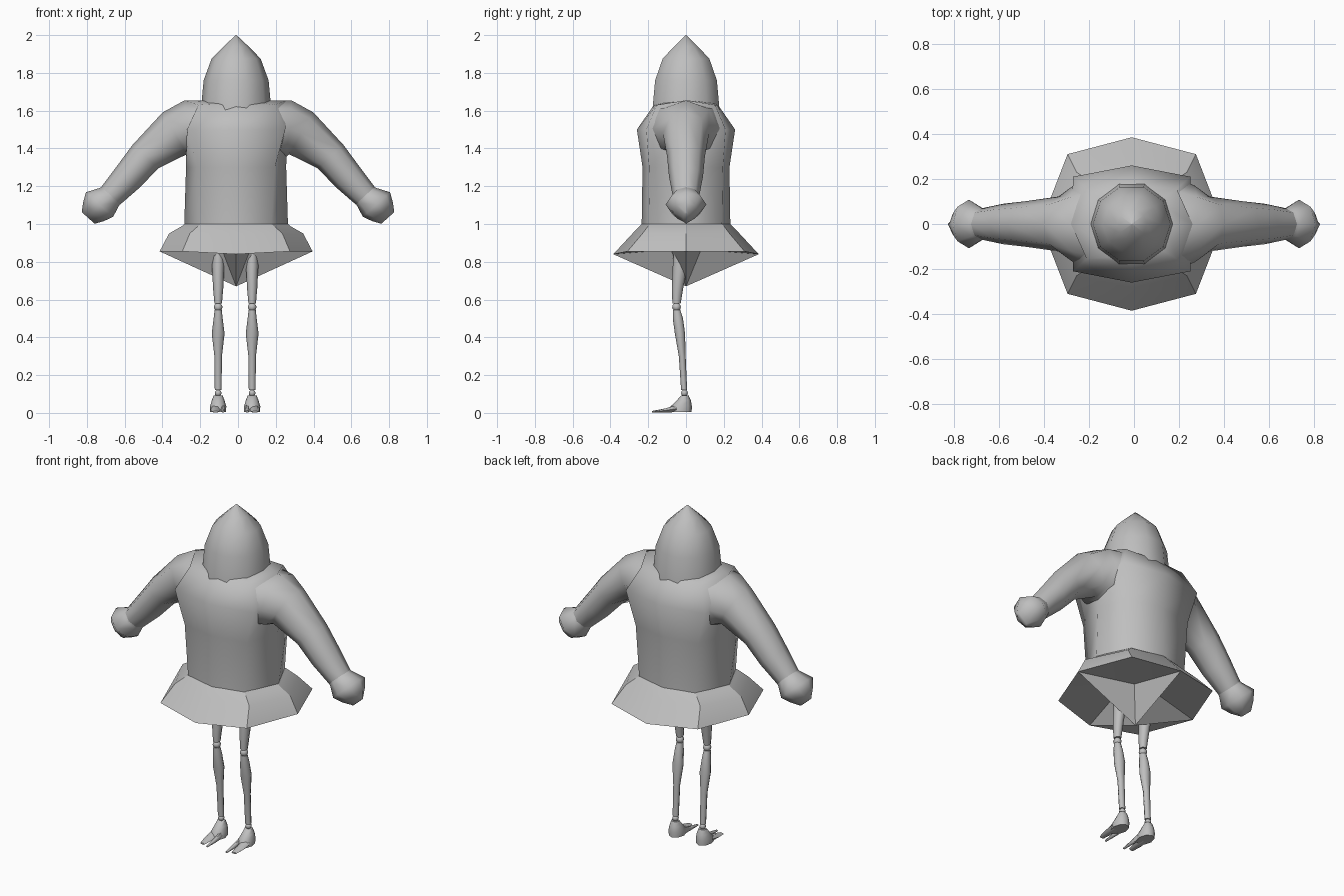
import bpy, bmesh, math
from mathutils import Vector

cube = bpy.data.objects.get("Cube")
if cube:
    bpy.data.objects.remove(cube)

grey = bpy.data.materials.new("plain_grey")
grey.use_nodes = True
COLOUR = (0.52, 0.52, 0.52, 1)
grey.diffuse_color = COLOUR
grey.node_tree.nodes["Principled BSDF"].inputs["Base Color"].default_value = COLOUR

BODY_X = -0.01  # the body sits slightly off the arm centre


def finish(name, bm, angle=60):
    bmesh.ops.recalc_face_normals(bm, faces=bm.faces)
    mesh = bpy.data.meshes.new(name)
    bm.to_mesh(mesh)
    bm.free()
    mesh.materials.append(grey)
    obj = bpy.data.objects.new(name, mesh)
    bpy.context.collection.objects.link(obj)
    bpy.ops.object.select_all(action='DESELECT')
    bpy.context.view_layer.objects.active = obj
    obj.select_set(True)
    bpy.ops.object.shade_smooth_by_angle(angle=math.radians(angle))


def loft(name, rings, cap_start=True, cap_end=True, angle=60):
    """Skin a list of equal-sized point rings."""
    bm = bmesh.new()
    loops = [[bm.verts.new(p) for p in ring] for ring in rings]
    for a, b in zip(loops, loops[1:]):
        for i in range(len(a)):
            j = (i + 1) % len(a)
            bm.faces.new((a[i], a[j], b[j], b[i]))
    if cap_start:
        bm.faces.new(loops[0])
    if cap_end:
        bm.faces.new(loops[-1])
    finish(name, bm, angle)


def octagon(z, side, cx, cy, front, side_z=None):
    """Eight points: sides, corners, front and back."""
    pts = [(side, 0), (cx, cy), (0, front), (-cx, cy),
           (-side, 0), (-cx, -cy), (0, -front), (cx, -cy)]
    ring = [Vector((x + BODY_X, y, z)) for x, y in pts]
    if side_z:
        ring[0].z = ring[4].z = side_z
    return ring


def ellipse(centre, u, v, n=8):
    return [Vector(centre) + u * math.cos(t) + v * math.sin(t)
            for t in (2 * math.pi * i / n for i in range(n))]


def tube(name, stations, n=8):
    """Upright limb: stations are x, y, z, x radius, y radius."""
    loft(name, [ellipse((x, y, z), Vector((rx, 0, 0)), Vector((0, ry, 0)), n)
                for x, y, z, rx, ry in stations])


def ball(name, x, y, z, r):
    bm = bmesh.new()
    bmesh.ops.create_uvsphere(bm, u_segments=8, v_segments=6, radius=r)
    bmesh.ops.translate(bm, verts=bm.verts, vec=(x, y, z))
    finish(name, bm)


# Torso
loft("torso", [octagon(0.98, 0.275, 0.185, 0.19, 0.235),
               octagon(1.3, 0.265, 0.205, 0.195, 0.23),
               octagon(1.5, 0.27, 0.26, 0.21, 0.26),
               octagon(1.63, 0.27, 0.2, 0.155, 0.17, 1.655),
               octagon(1.645, 0.15, 0.11, 0.1, 0.14, 1.655)], angle=75)

# Pointed hood
hood = [(1.6, 0.187), (1.76, 0.172), (1.875, 0.13), (1.94, 0.066), (2.0, 0.002)]
loft("hood", [ellipse((BODY_X, 0, z), Vector((r, 0, 0)), Vector((0, r, 0)), 10)
              for z, r in hood], cap_start=False)

# Flared skirt
hem = octagon(0.855, 0.405, 0.285, 0.31, 0.385)
hem[2].z = hem[6].z = 0.84
loft("skirt", [octagon(1.005, 0.27, 0.18, 0.185, 0.23),
               octagon(0.99, 0.285, 0.2, 0.2, 0.245),
               octagon(0.95, 0.355, 0.245, 0.23, 0.283),
               hem], cap_end=False, angle=25)

# Folded cloth under the skirt, drawn down to a point
bm = bmesh.new()
rim = [bm.verts.new(p) for p in hem]
tip = bm.verts.new((BODY_X, 0, 0.67))
for q in range(4):
    a, corner, b = rim[2 * q], rim[2 * q + 1], rim[(2 * q + 2) % 8]
    sx = 1 if corner.co.x > 0 else -1
    sy = 1 if corner.co.y > 0 else -1
    fold = bm.verts.new((BODY_X + 0.075 * sx, 0.08 * sy, 0.865))
    for tri in ((a, fold, tip), (fold, b, tip), (a, corner, fold), (corner, b, fold)):
        bm.faces.new(tri)
finish("under_cloth", bm, 20)

# Arm and hand stations: x, z, half thickness, half depth, lean from upright
ARM = [(0.2, 1.505, 0.15, 0.2, 0), (0.27, 1.505, 0.15, 0.17, 5),
       (0.335, 1.48, 0.128, 0.122, 30), (0.49, 1.357, 0.092, 0.1, 48),
       (0.58, 1.25, 0.083, 0.09, 48), (0.675, 1.148, 0.068, 0.07, 48)]
HAND = [(0.66, 1.162, 0.064, 0.064, 48), (0.683, 1.143, 0.07, 0.075, 48),
        (0.733, 1.103, 0.097, 0.108, 48), (0.765, 1.065, 0.074, 0.068, 48),
        (0.793, 1.032, 0.046, 0.015, 48)]


def arm_part(name, side, stations):
    rings = []
    for x, z, thick, deep, lean in stations:
        t = math.radians(lean)
        across = Vector((math.sin(t) * side, 0, math.cos(t))) * thick
        rings.append(ellipse((x * side, 0, z), across, Vector((0, deep, 0))))
    loft(name, rings)


for side, label in ((1, "left"), (-1, "right")):
    # Arms
    arm_part(label + "_arm", side, ARM)
    arm_part(label + "_hand", side, HAND)
    # Legs
    x = -0.015 + 0.09 * side
    tube(label + "_thigh", [(x, -0.02, 0.86, 0.03, 0.045), (x, -0.03, 0.78, 0.033, 0.04),
                            (x, -0.045, 0.66, 0.027, 0.03), (x, -0.05, 0.58, 0.02, 0.022)])
    ball(label + "_knee", x, -0.05, 0.56, 0.023)
    tube(label + "_shin", [(x, -0.05, 0.545, 0.019, 0.02), (x, -0.043, 0.5, 0.024, 0.027),
                           (x, -0.032, 0.42, 0.034, 0.027), (x, -0.02, 0.3, 0.02, 0.018),
                           (x, -0.01, 0.12, 0.018, 0.016)])
    ball(label + "_ankle", x, -0.008, 0.105, 0.018)
    # Feet
    tube(label + "_foot", [(x, -0.03, 0.004, 0.042, 0.06), (x, -0.025, 0.035, 0.043, 0.056),
                           (x, -0.012, 0.065, 0.034, 0.038), (x, -0.006, 0.092, 0.024, 0.02)])
    for toe, offset, width, end in (("outer", 0.014, 0.026, -0.165),
                                    ("inner", -0.026, 0.011, -0.18)):
        tx = x + offset * side
        loft(label + "_" + toe + "_toe",
             [ellipse((tx, y, h + 0.001), Vector((w, 0, 0)), Vector((0, 0, h)), 6)
              for y, w, h in ((-0.05, width, 0.022), (-0.11, width, 0.012),
                              (end, width * 0.6, 0.005))])
